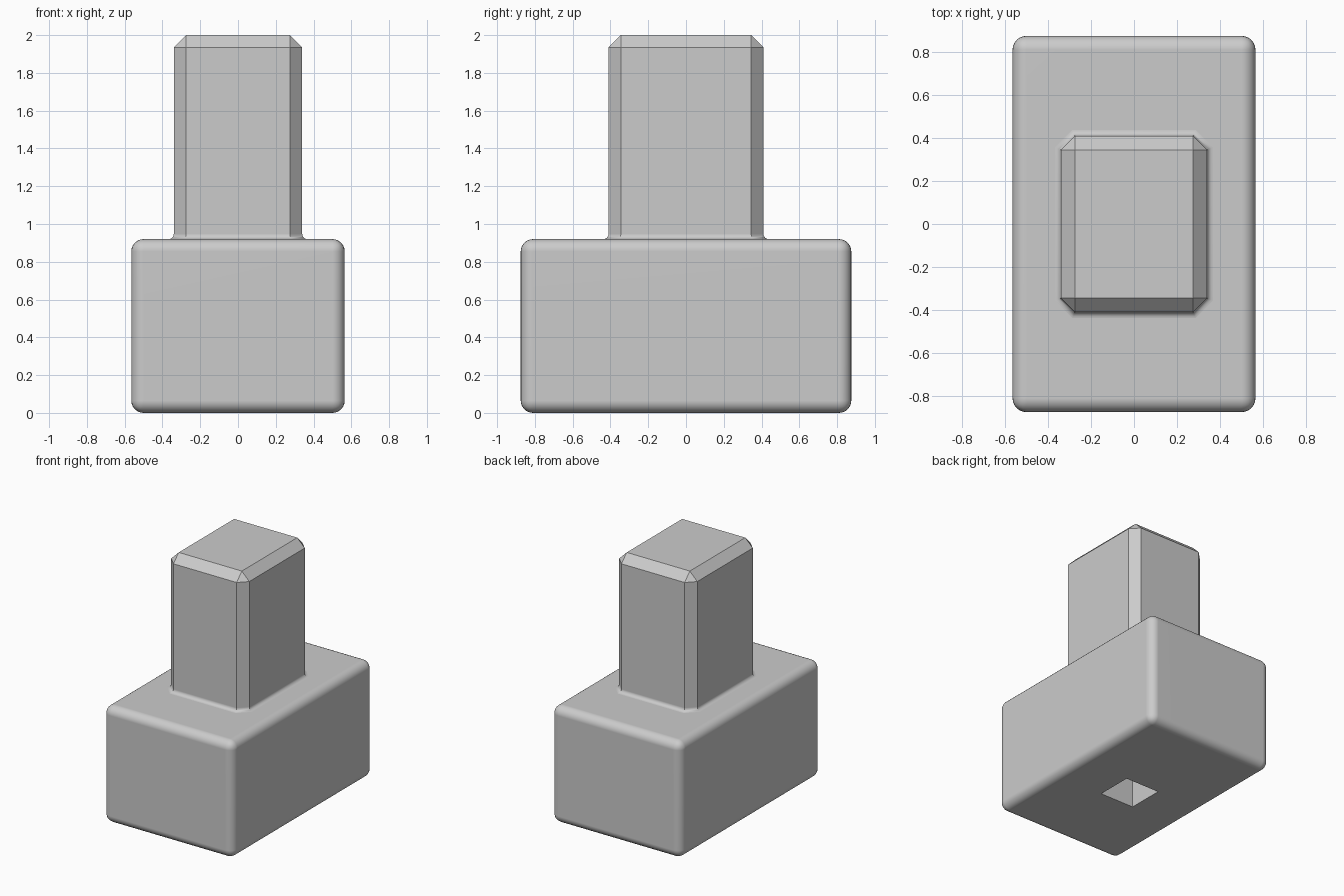
import bpy
import bmesh
import math
from mathutils import Vector

cube = bpy.data.objects.get("Cube")
if cube:
    bpy.data.objects.remove(cube, do_unlink=True)

# Material
GREY = (0.6, 0.6, 0.6, 1.0)
grey = bpy.data.materials.new("plain_grey")
grey.use_nodes = True
grey.diffuse_color = GREY
grey.node_tree.nodes["Principled BSDF"].inputs["Base Color"].default_value = GREY

# Main sizes
BASE_TOP = 0.92
TOP = 2.0
EDGE = 0.065
FILLET = 0.028
SEGMENTS = 6


def finish(bm, name):
    """Turn a bmesh into a shaded, coloured object."""
    bmesh.ops.recalc_face_normals(bm, faces=bm.faces)
    mesh = bpy.data.meshes.new(name)
    bm.to_mesh(mesh)
    bm.free()
    mesh.materials.append(grey)
    obj = bpy.data.objects.new(name, mesh)
    bpy.context.collection.objects.link(obj)
    bpy.ops.object.select_all(action="DESELECT")
    obj.select_set(True)
    bpy.context.view_layer.objects.active = obj
    bpy.ops.object.shade_smooth_by_angle(angle=math.radians(30))
    weighted = obj.modifiers.new("flat_faces", "WEIGHTED_NORMAL")
    weighted.keep_sharp = True
    return obj


def build_base():
    # Rounded block
    bm = bmesh.new()
    bmesh.ops.create_cube(bm, size=1)
    bmesh.ops.scale(bm, vec=(1.13, 1.75, BASE_TOP), verts=bm.verts)
    bmesh.ops.translate(bm, vec=(0, 0, BASE_TOP / 2), verts=bm.verts)
    bmesh.ops.bevel(bm, geom=bm.edges[:], offset=EDGE, segments=SEGMENTS,
                    profile=0.5, affect="EDGES")
    # Square socket sunk into the underside
    floor = min(bm.faces, key=lambda f: f.normal.z * f.calc_area())
    bmesh.ops.inset_individual(bm, faces=[floor], thickness=0.1)
    for v in floor.verts:
        v.co.x = math.copysign(0.15, v.co.x)
        v.co.y = math.copysign(0.145, v.co.y) - 0.05
    roof = bmesh.ops.extrude_discrete_faces(bm, faces=[floor])["faces"][0]
    bmesh.ops.translate(bm, vec=(0, 0, 0.5), verts=roof.verts)
    return finish(bm, "base_block")


def octagon(bm, grow, chamfer, z):
    """Ring of a corner-cut rectangle, grown outward by a distance."""
    hx, hy = 0.34 + grow, 0.41 + grow
    points = []
    for sx, sy in ((1, 1), (-1, 1), (-1, -1), (1, -1)):
        pair = [Vector((sx * hx, sy * (hy - chamfer), z)),
                Vector((sx * (hx - chamfer), sy * hy, z))]
        points += pair if sx * sy > 0 else pair[::-1]
    return [bm.verts.new(p) for p in points]


def build_post():
    bm = bmesh.new()
    rings = []
    # Concave fillet flaring onto the base
    for i in range(SEGMENTS + 1):
        a = math.pi / 2 * i / SEGMENTS
        grow = FILLET * (1 - math.sin(a))
        z = BASE_TOP + FILLET * (1 - math.cos(a))
        rings.append(octagon(bm, grow, EDGE + grow * (2 - math.sqrt(2)), z))
    # Straight shaft and chamfered top
    rings.append(octagon(bm, 0, EDGE, TOP - EDGE))
    rings.append(octagon(bm, -EDGE, 0, TOP))
    for low, high in zip(rings, rings[1:]):
        for i in range(8):
            j = (i + 1) % 8
            bm.faces.new((low[i], low[j], high[j], high[i]))
    bm.faces.new(rings[-1])
    bmesh.ops.remove_doubles(bm, verts=bm.verts, dist=0.0001)
    return finish(bm, "post")


build_base()
build_post()
